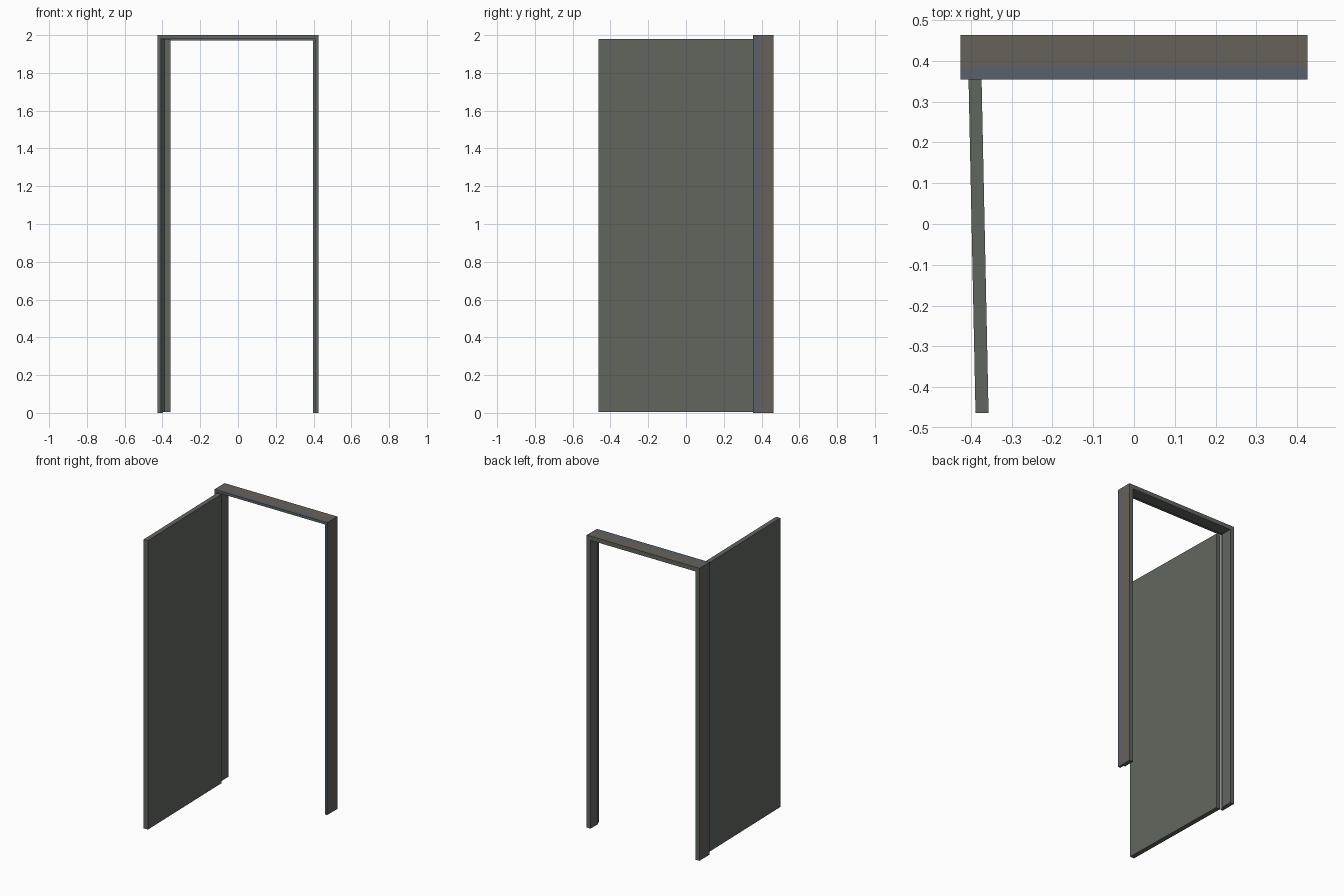
import bpy, bmesh, math
from mathutils import Matrix

if "Cube" in bpy.data.objects:
    bpy.data.objects.remove(bpy.data.objects["Cube"])

HALF_W, HEIGHT = 0.426, 2.0
Y_FRONT, Y_STOP, Y_BACK = 0.354, 0.386, 0.464
REBATE, JAMB = 0.017, 0.029


def material(name, rgb):
    m = bpy.data.materials.new(name)
    m.diffuse_color = (*rgb, 1)
    m.use_nodes = True
    m.node_tree.nodes["Principled BSDF"].inputs["Base Color"].default_value = m.diffuse_color
    return m


def finish(name, bm, mats):
    bmesh.ops.recalc_face_normals(bm, faces=bm.faces[:])
    mesh = bpy.data.meshes.new(name)
    bm.to_mesh(mesh)
    bm.free()
    for m in mats:
        mesh.materials.append(m)
    obj = bpy.data.objects.new(name, mesh)
    bpy.context.collection.objects.link(obj)
    return obj


green = material("green_paint", (0.118, 0.135, 0.112))
brown = material("brown_wall_side", (0.14, 0.12, 0.102))
blue = material("blue_wall_side", (0.102, 0.12, 0.155))

# Door frame: rebated profile (inset, y) swept around the opening with mitred corners
profile = [(0, Y_FRONT), (REBATE, Y_FRONT), (REBATE, Y_STOP), (JAMB, Y_STOP),
           (JAMB, Y_BACK), (0, Y_BACK), (0, Y_STOP)]
edge_mats = [0, 0, 0, 0, 0, 1, 2]
bm = bmesh.new()
rings = []
for side, top in ((-1, 0), (-1, 1), (1, 1), (1, 0)):
    rings.append([bm.verts.new((side * (HALF_W - d), y, top * (HEIGHT - d)))
                  for d, y in profile])
n = len(profile)
for a, b in zip(rings, rings[1:]):
    for i in range(n):
        j = (i + 1) % n
        f = bm.faces.new((a[i], a[j], b[j], b[i]))
        f.material_index = edge_mats[i]
for ring in (rings[0], rings[-1]):
    bm.faces.new(ring)
finish("door_frame", bm, [green, brown, blue])

# Door leaf: modelled closed from its hinge corner, then swung open
width, thick, z0, z1 = 0.818, 0.032, 0.004, 1.98
bm = bmesh.new()
bmesh.ops.create_cube(bm, size=1, matrix=Matrix.Translation(
    (width / 2, thick / 2, (z0 + z1) / 2)) @ Matrix.Diagonal((width, thick, z1 - z0, 1)))
door = finish("door_leaf", bm, [green])
door.location = (-0.406, Y_FRONT, 0)
door.rotation_euler.z = math.radians(-88.8)
